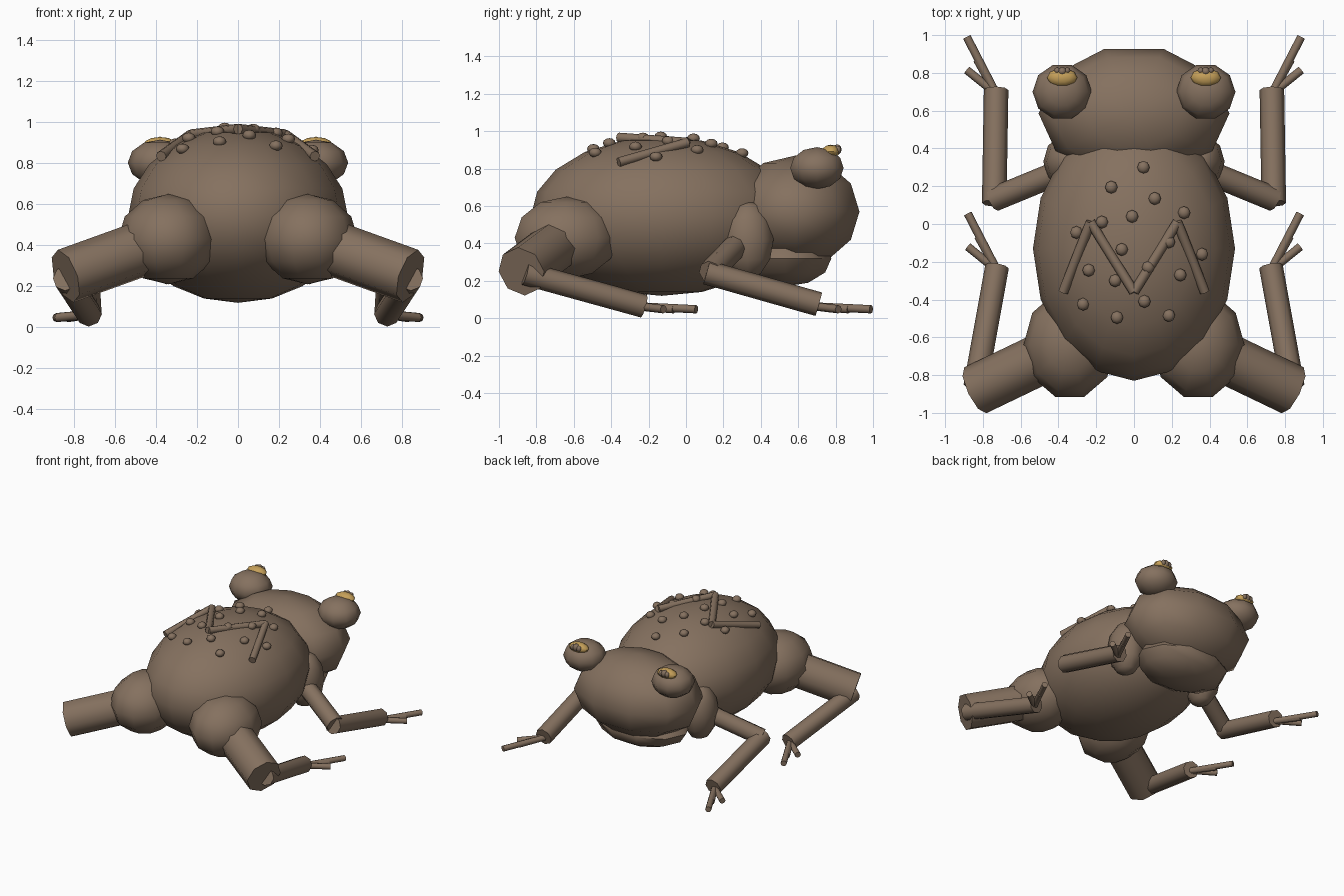
import bpy, bmesh, math
from mathutils import Vector, Matrix

if "Cube" in bpy.data.objects:
    bpy.data.objects.remove(bpy.data.objects["Cube"])


def material(name, color):
    m = bpy.data.materials.new(name)
    m.diffuse_color = (*color, 1)
    m.use_nodes = True
    m.node_tree.nodes["Principled BSDF"].inputs["Base Color"].default_value = m.diffuse_color
    return m


BROWN = material("warm_brown", (0.235, 0.165, 0.115))
GOLD = material("eye_gold", (0.56, 0.35, 0.10))


def finish(name, bm, mat):
    mesh = bpy.data.meshes.new(name)
    bm.to_mesh(mesh)
    bm.free()
    mesh.materials.append(mat)
    obj = bpy.data.objects.new(name, mesh)
    bpy.context.collection.objects.link(obj)
    bpy.context.view_layer.objects.active = obj
    obj.select_set(True)
    bpy.ops.object.shade_smooth_by_angle(angle=math.radians(50))
    obj.select_set(False)
    return obj


def ball(name, center, radii, seg=10, rings=6, mat=BROWN):
    bm = bmesh.new()
    bmesh.ops.create_uvsphere(bm, u_segments=seg, v_segments=rings, radius=1)
    # turn so that a meridian points along y
    bm.transform(Matrix.Translation(center) @ Matrix.Diagonal((*radii, 1))
                 @ Matrix.Rotation(math.pi / 2, 4, 'Z'))
    return finish(name, bm, mat)


def rod(name, a, b, r, seg=8):
    a, b = Vector(a), Vector(b)
    d = b - a
    bm = bmesh.new()
    bmesh.ops.create_cone(bm, cap_ends=True, segments=seg, radius1=r, radius2=r,
                          depth=d.length)
    bm.transform(Matrix.Translation((a + b) / 2)
                 @ d.to_track_quat('Z', 'Y').to_matrix().to_4x4())
    return finish(name, bm, BROWN)


# Trunk, head and throat
BODY_C, BODY_R = (0, -0.13, 0.545), (0.535, 0.70, 0.425)
ball("body", BODY_C, BODY_R, 16, 10)
ball("head", (0, 0.585, 0.57), (0.505, 0.36, 0.30))
ball("throat", (0, 0.53, 0.32), (0.37, 0.26, 0.15))


def back_point(x, y, lift):
    """Point just above the upper surface of the body."""
    u = (x - BODY_C[0]) / BODY_R[0]
    v = (y - BODY_C[1]) / BODY_R[1]
    return (x, y, BODY_C[2] + BODY_R[2] * math.sqrt(max(0, 1 - u * u - v * v)) + lift)


for side, s in (("right", 1), ("left", -1)):
    def P(x, y, z):
        return (s * x, y, z)

    # Eyes
    ball(f"{side}_eye", P(0.38, 0.70, 0.803), (0.157, 0.15, 0.112))
    ball(f"{side}_iris", P(0.38, 0.775, 0.892), (0.08, 0.05, 0.036), mat=GOLD)
    ball(f"{side}_pupil", P(0.38, 0.808, 0.902), (0.025, 0.024, 0.028), 8, 6)
    for i, dx in enumerate((-0.026, 0.026)):
        ball(f"{side}_pupil_end_{i}", P(0.38 + dx, 0.812, 0.90), (0.018, 0.018, 0.022), 8, 6)

    # Front leg
    elbow, wrist = P(0.745, 0.13, 0.245), P(0.73, 0.71, 0.075)
    ball(f"{side}_shoulder", P(0.35, 0.33, 0.42), (0.13, 0.145, 0.21))
    rod(f"{side}_upper_arm", P(0.38, 0.28, 0.40), elbow, 0.065)
    rod(f"{side}_forearm", P(0.74, 0.11, 0.245), wrist, 0.065)

    # Hind leg
    knee, ankle = P(0.84, -0.88, 0.25), P(0.725, -0.225, 0.065)
    ball(f"{side}_hip", P(0.34, -0.64, 0.43), (0.245, 0.29, 0.22))
    rod(f"{side}_thigh", P(0.34, -0.64, 0.43), knee, 0.135)
    rod(f"{side}_shin", P(0.84, -0.86, 0.24), ankle, 0.063)

    # Toes
    for foot, root in (("front", wrist), ("hind", ankle)):
        for i, (dx, dy) in enumerate(((0.155, 0.28), (0.10, 0.16), (0.155, 0.105))):
            tip = (root[0] + s * dx, root[1] + dy, 0.048)
            start = (root[0], root[1] - 0.02, 0.063)
            rod(f"{side}_{foot}_toe_{i}", start, tip, 0.022)

    # Zigzag ridges on the back
    outer = back_point(s * 0.375, -0.36, 0.02)
    peak = back_point(s * 0.23, 0.01, 0.02)
    rod(f"{side}_outer_ridge", outer, peak, 0.026)
    rod(f"{side}_inner_ridge", peak, back_point(0, -0.36, 0.02), 0.026)

# Warts scattered over the back
WARTS = [(0.05, 0.30), (-0.12, 0.195), (0.11, 0.135), (0.265, 0.06), (-0.01, 0.04),
         (-0.17, 0.01), (-0.305, -0.045), (-0.065, -0.135), (0.185, -0.095),
         (0.36, -0.16), (-0.24, -0.245), (0.075, -0.23), (0.245, -0.27),
         (-0.10, -0.30), (-0.27, -0.425), (0.055, -0.41), (-0.09, -0.495), (0.185, -0.485)]
for i, (x, y) in enumerate(WARTS):
    ball(f"wart_{i}", back_point(x, y, 0.005), (0.033, 0.034, 0.026), 8, 6)
